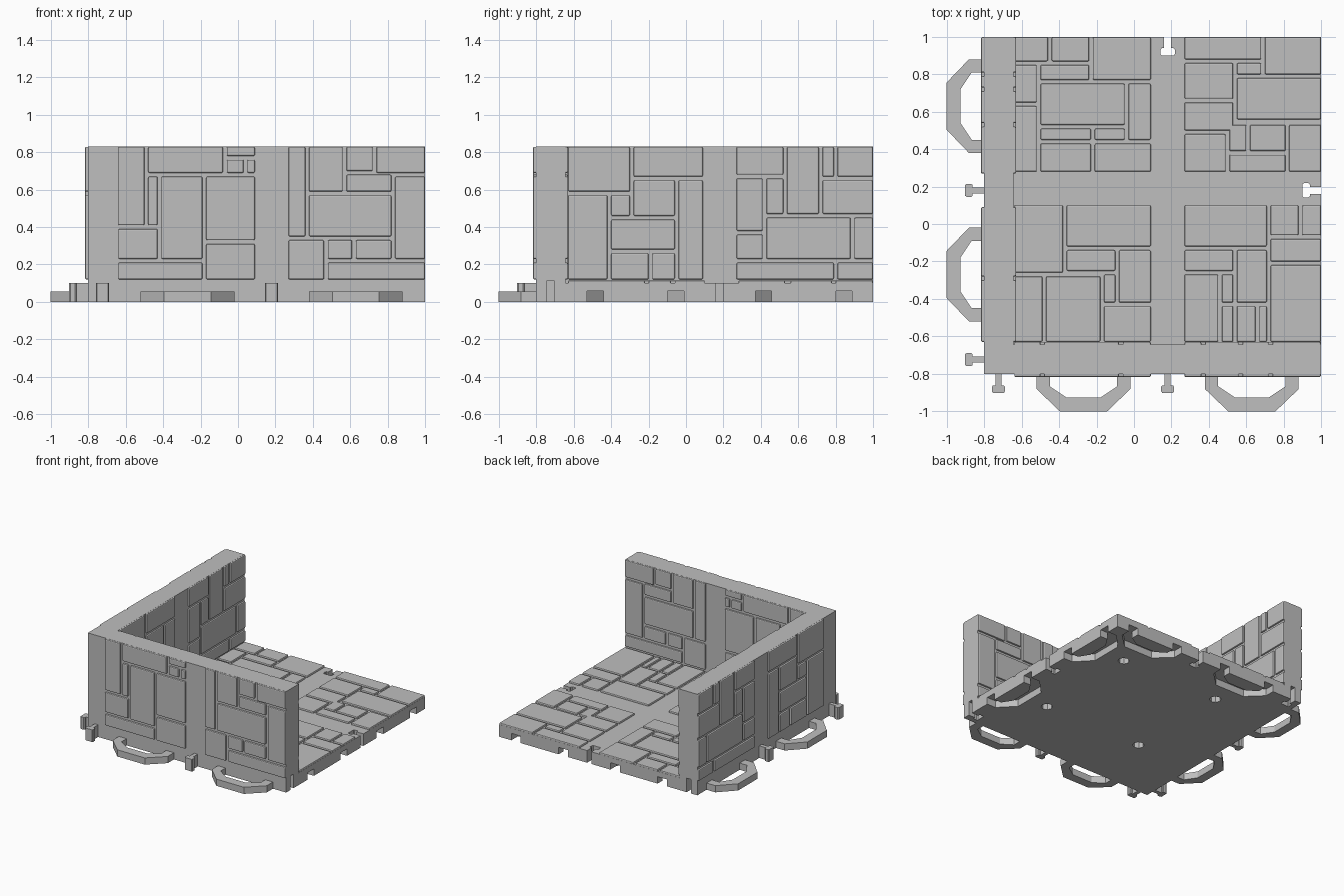
import bpy
import bmesh
from mathutils import Matrix, Vector

cube = bpy.data.objects.get("Cube")
if cube:
    bpy.data.objects.remove(cube)

GREY = (0.52, 0.52, 0.52, 1.0)
stone = bpy.data.materials.new("stone_grey")
stone.use_nodes = True
stone.diffuse_color = GREY
stone.node_tree.nodes["Principled BSDF"].inputs["Base Color"].default_value = GREY

OUT, IN = -0.803, -0.643      # outer and inner wall planes
WALL_TOP, SLAB_TOP = 0.83, 0.1
LOOPS = (-0.27, 0.63)         # loop centres along an edge
TABS = (-0.725, 0.18)         # tab centres along an edge


def finish(name, bm):
    bmesh.ops.recalc_face_normals(bm, faces=bm.faces)
    mesh = bpy.data.meshes.new(name)
    bm.to_mesh(mesh)
    bm.free()
    mesh.materials.append(stone)
    obj = bpy.data.objects.new(name, mesh)
    bpy.context.collection.objects.link(obj)
    return obj


def add_box(bm, low, high):
    low, high = Vector(low), Vector(high)
    matrix = Matrix.Translation((low + high) / 2) @ Matrix.Diagonal((*(high - low), 1))
    bmesh.ops.create_cube(bm, size=1, matrix=matrix)


def add_prism(bm, outline, bottom, top):
    base = bm.faces.new([bm.verts.new((x, y, bottom)) for x, y in outline])
    result = bmesh.ops.extrude_face_region(bm, geom=[base], use_keep_orig=True)
    moved = [v for v in result["geom"] if isinstance(v, bmesh.types.BMVert)]
    bmesh.ops.translate(bm, verts=moved, vec=(0, 0, top - bottom))


def mirrored(half):
    return half + [(-u, v) for u, v in reversed(half)]


def loop_outline(grow, start):
    """Open half-octagon band; u runs along the edge, v away from it."""
    outer = mirrored([(0.25 + grow, start), (0.25 + grow, 0.08), (0.125 + grow, 0.2)])
    inner = mirrored([(0.18 - grow, start), (0.18 - grow, 0.065), (0.09, 0.125 - grow)])
    return outer + inner[::-1]


def tab_outline(grow, start):
    neck, head = 0.016 + grow, 0.035 + grow
    return mirrored([(neck, start), (neck, 0.06), (head - 0.006, 0.06), (head, 0.068),
                     (head, 0.092), (head - 0.006, 0.1)])


# Each edge maps (along, away) to the ground plane
PLUG_EDGES = {"front": lambda u, v: (u, OUT - v), "left": lambda u, v: (OUT - v, u)}
SOCKET_EDGES = {"right": lambda u, v: (1 - v, u), "back": lambda u, v: (u, 1 - v)}


def add_on_edge(bm, edge, outline, centre, bottom, top):
    add_prism(bm, [edge(u + centre, v) for u, v in outline], bottom, top)


# Sockets: loop channels, tab slots and round peg holes
bm = bmesh.new()
for edge in SOCKET_EDGES.values():
    for c in LOOPS:
        add_on_edge(bm, edge, loop_outline(0.008, -0.05), c, -0.05, 0.057)
    for c in TABS:
        add_on_edge(bm, edge, tab_outline(0.003, -0.05), c, -0.05, 0.115)
for x in LOOPS:
    for y in LOOPS:
        bmesh.ops.create_cone(bm, cap_ends=True, segments=8, radius1=0.045, radius2=0.045,
                              depth=0.12, matrix=Matrix.Translation((x, y, 0)))
cutter = finish("socket_cutter", bm)
cutter.hide_render = True


# Floor slab and the two walls
def cut_block(name, low, high):
    bm = bmesh.new()
    add_box(bm, low, high)
    obj = finish(name, bm)
    mod = obj.modifiers.new("sockets", "BOOLEAN")
    mod.operation = "DIFFERENCE"
    mod.solver = "EXACT"
    mod.object = cutter
    bpy.context.view_layer.objects.active = obj
    bpy.ops.object.modifier_apply(modifier=mod.name)


cut_block("floor_slab", (IN, IN, 0), (1, 1, SLAB_TOP))
cut_block("front_wall", (IN, OUT, 0), (1, IN, WALL_TOP))
cut_block("left_side_wall", (OUT, OUT, 0), (IN, 1, WALL_TOP))
bpy.data.objects.remove(cutter)

# Connecting loops and tabs on the outer sides
for side, edge in PLUG_EDGES.items():
    bm = bmesh.new()
    for c in LOOPS:
        add_on_edge(bm, edge, loop_outline(0, -0.01), c, 0, 0.055)
    finish(side + "_loops", bm)
    bm = bmesh.new()
    for c in TABS:
        add_on_edge(bm, edge, tab_outline(0, -0.01), c, 0, 0.1)
    finish(side + "_tabs", bm)


# Raised stones: rectangles in hundredths (low u, low v, high u, high v)
def stones(name, cells, place, limits):
    bm = bmesh.new()
    for u0, v0, u1, v1 in cells:
        gap_u = 0.001 if u1 == limits[0] else 0.01
        gap_v = 0.001 if v1 == limits[1] else 0.01
        low, high = place(u0 / 100 + 0.01, v0 / 100 + 0.01, u1 / 100 - gap_u, v1 / 100 - gap_v)
        add_box(bm, low, high)
    obj = finish(name, bm)
    bevel = obj.modifiers.new("worn_edges", "BEVEL")
    bevel.width = 0.007
    bevel.segments = 2


def on_floor(a, b, c, d):
    return (a, b, 0.08), (c, d, 0.115)


def through_front(a, b, c, d):
    return (a, -0.818, b), (c, -0.63, d)


def through_side(a, b, c, d):
    return (-0.818, a, b), (-0.63, c, d)


floor_back_right = [
    (-65, 86, -45, 100), (-45, 86, -23, 100), (-23, 76, 10, 100), (-65, 64, -51, 86),
    (-51, 76, -23, 86), (-51, 52, -4, 76), (-4, 44, 10, 76), (-65, 27, -51, 64),
    (-51, 44, -22, 52), (-22, 44, -4, 52), (-51, 27, -22, 44), (-22, 27, 10, 44)]
floor_back_left = [
    (26, 87, 69, 100), (69, 79, 100, 100), (26, 66, 54, 87), (54, 79, 69, 87),
    (54, 55, 100, 79), (26, 49, 54, 66), (26, 27, 50, 49), (50, 38, 61, 54),
    (61, 38, 82, 54), (50, 27, 82, 38), (82, 27, 100, 54)]
floor_front_right = [
    (-65, -27, -37, 11), (-37, -13, 10, 11), (-37, -26, -9, -13), (-9, -43, 10, -13),
    (-65, -64, -48, -27), (-48, -64, -17, -27), (-17, -43, -9, -26), (-17, -64, 10, -43)]
floor_front_left = [
    (26, -13, 72, 11), (72, -7, 89, 11), (89, -7, 100, 11), (72, -21, 100, -7),
    (72, -64, 100, -21), (26, -26, 54, -13), (54, -43, 72, -13), (26, -64, 46, -26),
    (46, -43, 54, -26), (46, -64, 54, -43), (54, -64, 66, -43), (66, -64, 72, -43)]
front_wall_right = [
    (-65, 11, -18, 22), (-65, 22, -42, 40), (-65, 40, -49, 83), (-49, 40, -42, 68),
    (-42, 22, -18, 68), (-18, 11, 10, 32), (-18, 32, 10, 68), (-49, 68, -7, 83),
    (-7, 77, 10, 83), (-7, 68, 4, 77), (4, 68, 10, 77)]
front_wall_left = [
    (26, 34, 37, 83), (37, 58, 57, 83), (57, 69, 73, 83), (57, 58, 83, 69),
    (73, 68, 100, 83), (83, 22, 100, 68), (37, 34, 83, 58), (26, 11, 47, 34),
    (47, 22, 62, 34), (62, 22, 83, 34), (47, 11, 100, 22)]
side_wall_front = [
    (-64, 58, -29, 83), (-29, 66, 10, 83), (-64, 11, -41, 58), (-41, 45, -29, 58),
    (-29, 45, -5, 66), (-5, 11, 10, 66), (-41, 27, -5, 45), (-41, 11, -19, 27),
    (-19, 11, -5, 27)]
side_wall_back = [
    (26, 67, 53, 83), (53, 46, 72, 83), (72, 66, 80, 83), (80, 66, 100, 83),
    (72, 46, 100, 66), (26, 37, 42, 67), (42, 46, 53, 67), (42, 22, 89, 46),
    (89, 22, 100, 46), (26, 22, 42, 37), (26, 11, 80, 22), (80, 11, 100, 22)]

floor_stones = floor_back_right + floor_back_left + floor_front_right + floor_front_left
stones("floor_stones", floor_stones, on_floor, (100, 100))
stones("front_wall_stones", front_wall_right + front_wall_left, through_front, (100, 83))
stones("left_side_wall_stones", side_wall_front + side_wall_back, through_side, (100, 83))
